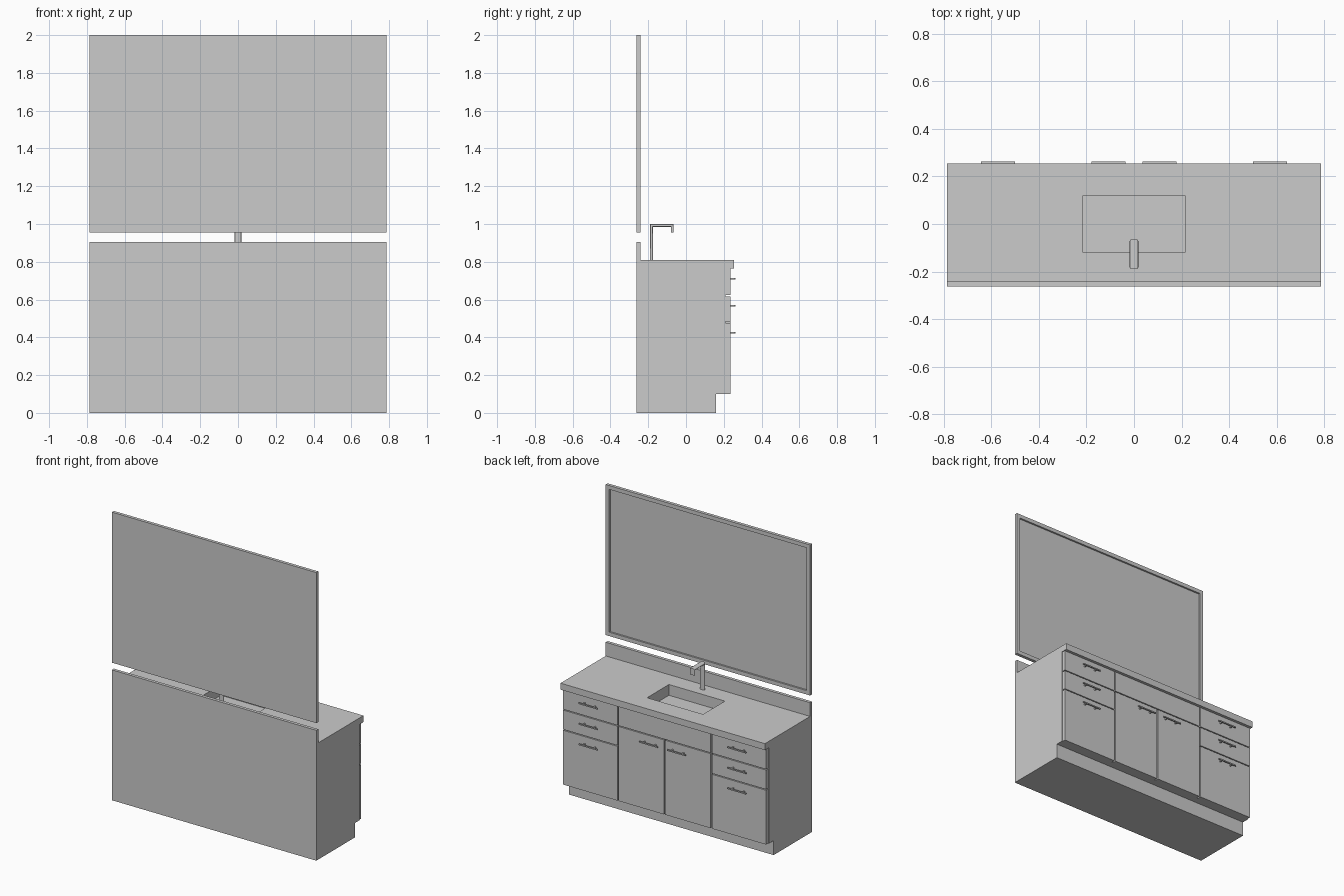
import bpy, bmesh, math
from mathutils import Vector

if "Cube" in bpy.data.objects:
    bpy.data.objects.remove(bpy.data.objects["Cube"])

W, BACK = 0.785, -0.262          # half width, rear plane


def finish(name, bm):
    bmesh.ops.recalc_face_normals(bm, faces=bm.faces[:])
    me = bpy.data.meshes.new(name)
    bm.to_mesh(me)
    bm.free()
    ob = bpy.data.objects.new(name, me)
    bpy.context.collection.objects.link(ob)
    return ob


def add_box(bm, x0, x1, y0, y1, z0, z1):
    vs = bmesh.ops.create_cube(bm, size=1)['verts']
    for v in vs:
        v.co = Vector(((x0 + x1) / 2 + v.co.x * (x1 - x0),
                       (y0 + y1) / 2 + v.co.y * (y1 - y0),
                       (z0 + z1) / 2 + v.co.z * (z1 - z0)))


def box(name, *dims):
    bm = bmesh.new()
    add_box(bm, *dims)
    return finish(name, bm)


def ring(name, outer, inner, d0, d1, to3d):
    """Rectangular frame: outer/inner = (a0, a1, b0, b1), extruded from d0 to d1."""
    bm = bmesh.new()
    loops = []
    for r, d in ((outer, d0), (outer, d1), (inner, d1), (inner, d0)):
        pts = ((r[0], r[2]), (r[1], r[2]), (r[1], r[3]), (r[0], r[3]))
        loops.append([bm.verts.new(to3d(a, b, d)) for a, b in pts])
    for k in range(4):
        p, q = loops[k], loops[(k + 1) % 4]
        for i in range(4):
            j = (i + 1) % 4
            bm.faces.new((p[i], p[j], q[j], q[i]))
    return finish(name, bm)


def flat(a, b, d):
    return (a, b, d)


def upright(a, b, d):
    return (a, d, b)


# Cabinet body
box("plinth", -W, W, BACK, 0.16, 0, 0.1)
box("cabinet_floor", -W, W, BACK, 0.21, 0.1, 0.12)
box("cabinet_back", -W, W, BACK, BACK + 0.02, 0.12, 0.765)
box("cabinet_face", -W, W, 0.195, 0.21, 0.12, 0.765)
for side, s in (("left", -1), ("right", 1)):
    x0, x1 = sorted((s * (W - 0.02), s * W))
    box(side + "_side_panel", x0, x1, BACK + 0.02, 0.195, 0.12, 0.765)

# Countertop with sink opening, basin and backsplash
SINK = (-0.215, 0.215, -0.12, 0.12)
BASIN_OUT = (-0.227, 0.227, -0.132, 0.132)
ring("countertop", (-W, W, BACK, 0.255), SINK, 0.765, 0.81, flat)
ring("sink_walls", BASIN_OUT, SINK, 0.735, 0.765, flat)
box("sink_floor", -0.227, 0.227, -0.132, 0.132, 0.725, 0.735)
box("backsplash", -W, W, BACK, BACK + 0.022, 0.81, 0.905)

# Drawer fronts, doors and false front
F0, F1 = 0.21, 0.235
H, V = 0.003, 0.005              # half gaps


def front(name, x0, x1, z0, z1):
    box(name, x0 + V, x1 - V, F0, F1, z0, z1)


def handle(name, x, z):
    bm = bmesh.new()
    add_box(bm, x - 0.071, x + 0.071, 0.254, 0.262, z - 0.004, z + 0.004)
    for dx in (-0.042, 0.042):
        add_box(bm, x + dx - 0.004, x + dx + 0.004, F1, 0.254, z - 0.004, z + 0.004)
    finish(name, bm)


D = 0.358
rows = ((0.62 + H, 0.765, 0.71), (0.48 + H, 0.62 - H, 0.567), (0.1, 0.48 - H, 0.425))
for side, s in (("left", -1), ("right", 1)):
    x0, x1 = sorted((s * D, s * W))
    for i, (z0, z1, hz) in enumerate(rows, 1):
        front(f"{side}_drawer_{i}", x0, x1, z0, z1)
        handle(f"{side}_drawer_handle_{i}", s * 0.571, hz)
    x0, x1 = sorted((0, s * D))
    front(side + "_door", x0, x1, 0.1, 0.62 - H)
    handle(side + "_door_handle", s * 0.107, 0.567)
front("false_front", -D, D, 0.62 + H, 0.765)

# Mirror with raised frame
M = 0.027
ring("mirror_frame", (-W, W, 0.955, 2.0), (-W + M, W - M, 0.955 + M, 2.0 - M),
     BACK, BACK + 0.022, upright)
box("mirror_glass", -W + M, W - M, BACK, BACK + 0.01, 0.955 + M, 2.0 - M)

# Faucet: stadium section swept along a mitred path (y, z, normal y, normal z)
path = ((-0.1825, 0.81, 1, 0), (-0.1825, 0.9925, 1, -1),
        (-0.0725, 0.9925, -1, -1), (-0.0725, 0.955, -1, 0))
R, N = 0.0075, 8
section = []
for s in (1, -1):
    for i in range(N + 1):
        a = math.pi * (i / N - 0.5)
        section.append((s * (0.0105 + R * math.cos(a)), s * R * math.sin(a)))
bm = bmesh.new()
rings = [[bm.verts.new((x, y + n * ny, z + n * nz)) for x, n in section]
         for y, z, ny, nz in path]
for p, q in zip(rings, rings[1:]):
    for i in range(len(p)):
        j = (i + 1) % len(p)
        bm.faces.new((p[i], p[j], q[j], q[i]))
bm.faces.new(rings[0])
bm.faces.new(rings[-1])
faucet = finish("faucet", bm)
bpy.context.view_layer.objects.active = faucet
faucet.select_set(True)
bpy.ops.object.shade_smooth_by_angle(angle=math.radians(35))
